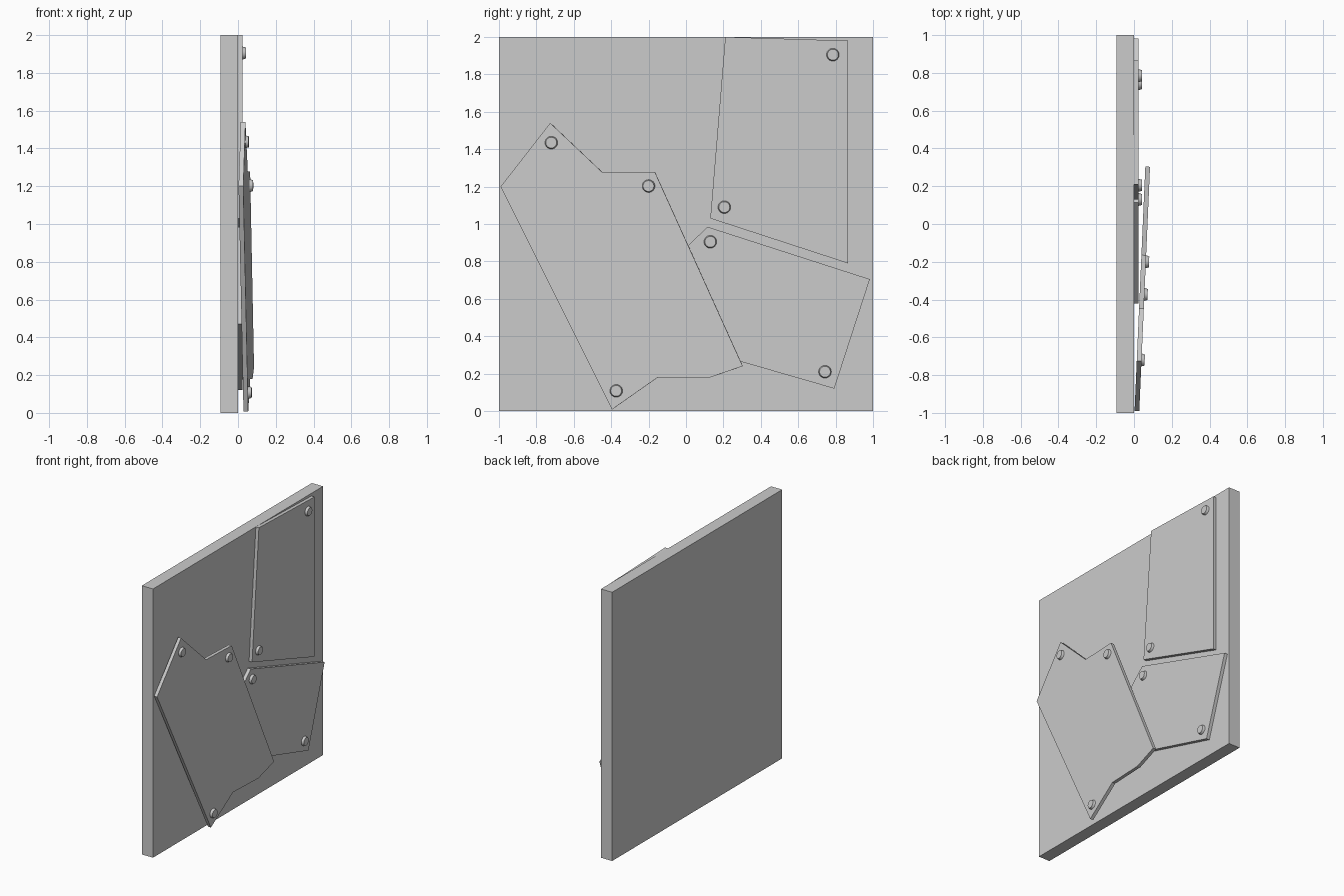
import bpy, bmesh, math
from mathutils import Matrix, Vector

if "Cube" in bpy.data.objects:
    bpy.data.objects.remove(bpy.data.objects["Cube"])

THICK = 0.025
BOLT_R, BOLT_R_TOP, BOLT_H = 0.034, 0.029, 0.017


def make_object(name, bm, smooth=False):
    bmesh.ops.recalc_face_normals(bm, faces=bm.faces)
    mesh = bpy.data.meshes.new(name)
    bm.to_mesh(mesh)
    bm.free()
    obj = bpy.data.objects.new(name, mesh)
    bpy.context.collection.objects.link(obj)
    if smooth:
        bpy.ops.object.select_all(action='DESELECT')
        obj.select_set(True)
        bpy.context.view_layer.objects.active = obj
        bpy.ops.object.shade_smooth_by_angle(angle=math.radians(30))
    return obj


def plank(name, outline, bolts, base=0.0, slope=0.0):
    """Flat panel from a (y, z) outline; its back lies at x = base + slope * y."""
    normal = Vector((1, -slope, 0)).normalized()
    bm = bmesh.new()
    face = bm.faces.new([bm.verts.new((base + slope * y, y, z)) for y, z in outline])
    ext = bmesh.ops.extrude_face_region(bm, geom=[face], use_keep_orig=True)
    moved = [v for v in ext["geom"] if isinstance(v, bmesh.types.BMVert)]
    bmesh.ops.translate(bm, verts=moved, vec=normal * THICK)
    make_object(name, bm)

    # Tapered bolt heads standing on the panel face
    turn = normal.to_track_quat('Z', 'Y').to_matrix().to_4x4()
    for i, (y, z) in enumerate(bolts, 1):
        foot = Vector((base + slope * y + THICK, y, z))
        centre = foot + normal * BOLT_H / 2
        bm = bmesh.new()
        bmesh.ops.create_cone(bm, cap_ends=True, segments=32, radius1=BOLT_R,
                              radius2=BOLT_R_TOP, depth=BOLT_H,
                              matrix=Matrix.Translation(centre) @ turn)
        make_object(f"{name}_bolt_{i}", bm, smooth=True)


# Backing wall slab
bm = bmesh.new()
bmesh.ops.create_cube(bm, size=1, matrix=Matrix.Translation((-0.046, 0, 1))
                      @ Matrix.Diagonal((0.092, 2, 2, 1)))
make_object("wall_slab", bm)

# Upper panel
plank("upper_panel",
      [(0.21, 2.0), (0.865, 1.98), (0.865, 0.79), (0.13, 1.03)],
      [(0.785, 1.905), (0.205, 1.09)])

# Lower panel, partly hidden under the tilted one
plank("lower_panel",
      [(0.115, 0.985), (0.983, 0.705), (0.793, 0.12), (-0.42, 0.47)],
      [(0.13, 0.905), (0.743, 0.21)])

# Tilted panel resting across the lower panel
plank("tilted_panel",
      [(-0.725, 1.54), (-0.447, 1.277), (-0.165, 1.277), (0.304, 0.24),
       (0.13, 0.18), (-0.15, 0.18), (-0.395, 0.008), (-0.99, 1.2)],
      [(-0.72, 1.435), (-0.2, 1.203), (-0.373, 0.108)],
      base=0.0465, slope=0.044)
